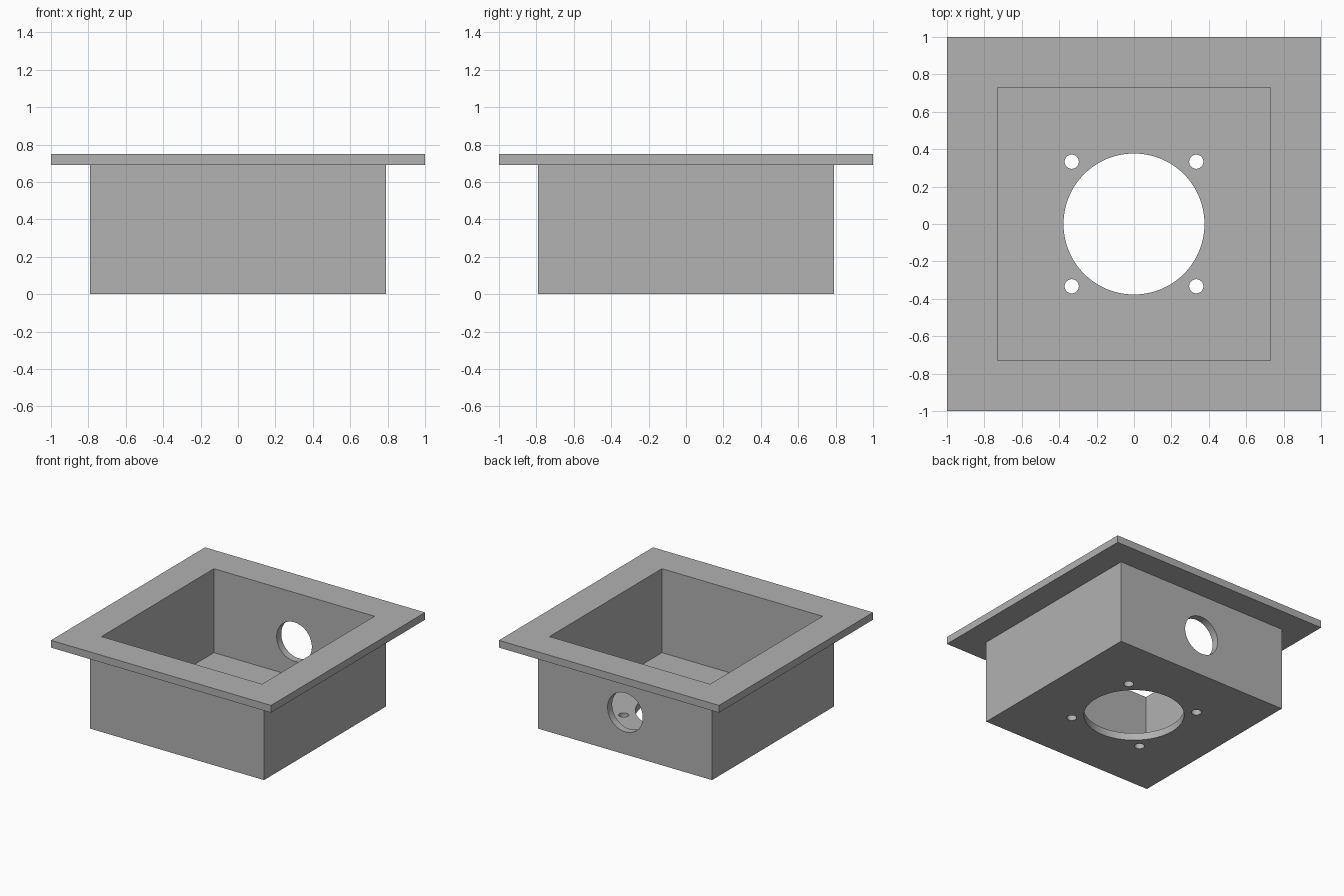
import bpy, bmesh, math

cube = bpy.data.objects.get("Cube")
if cube:
    bpy.data.objects.remove(cube, do_unlink=True)

WALL = 0.06
BODY = 0.79      # half width of the box
RIM_Z = 0.69     # underside of the flange
TOP_Z = 0.75

grey = bpy.data.materials.new("plain grey")
grey.use_nodes = True
colour = (0.445, 0.445, 0.445, 1)
grey.diffuse_color = colour
grey.node_tree.nodes["Principled BSDF"].inputs["Base Color"].default_value = colour


def square_shell(name, profile):
    """Join square loops given as (half width, height) and cap both ends."""
    bm = bmesh.new()
    loops = [[bm.verts.new((sx * w, sy * w, z))
              for sx, sy in ((-1, -1), (1, -1), (1, 1), (-1, 1))]
             for w, z in profile]
    for low, high in zip(loops, loops[1:]):
        for i in range(4):
            j = (i + 1) % 4
            bm.faces.new((low[i], low[j], high[j], high[i]))
    bm.faces.new(loops[0][::-1])
    bm.faces.new(loops[-1])
    bmesh.ops.recalc_face_normals(bm, faces=bm.faces)
    mesh = bpy.data.meshes.new(name)
    bm.to_mesh(mesh)
    bm.free()
    obj = bpy.data.objects.new(name, mesh)
    bpy.context.collection.objects.link(obj)
    mesh.materials.append(grey)
    return obj


def drill(target, location, radius, sides, rotation=(0, 0, 0)):
    """Cut a round through hole in one wall."""
    bpy.ops.mesh.primitive_cylinder_add(vertices=sides, radius=radius, depth=0.3,
                                        location=location, rotation=rotation)
    cutter = bpy.context.object
    cutter.name = "hole_cutter"
    cutter.hide_render = True
    cutter.data.materials.append(grey)
    bpy.context.view_layer.objects.active = target
    mod = target.modifiers.new("hole", 'BOOLEAN')
    mod.operation = 'DIFFERENCE'
    mod.solver = 'EXACT'
    mod.object = cutter
    bpy.ops.object.modifier_apply(modifier=mod.name)
    bpy.data.objects.remove(cutter, do_unlink=True)


# Open box with an outward flange
box = square_shell("flanged_box", [
    (BODY, 0), (BODY, RIM_Z), (1, RIM_Z), (1, TOP_Z),
    (BODY - WALL, TOP_Z), (BODY - WALL, WALL)])

# Large floor opening and its four screw holes
drill(box, (0, 0, WALL / 2), 0.377, 96)
for sx in (-1, 1):
    for sy in (-1, 1):
        drill(box, (sx * 0.333, sy * 0.333, WALL / 2), 0.038, 32)

# Cable hole in the back wall
drill(box, (0, BODY - WALL / 2, RIM_Z / 2), 0.16, 64, (math.pi / 2, 0, 0))

# Smooth hole walls, crisp box edges
bpy.ops.object.select_all(action='DESELECT')
box.select_set(True)
bpy.context.view_layer.objects.active = box
bpy.ops.object.shade_smooth_by_angle(angle=math.radians(30))
